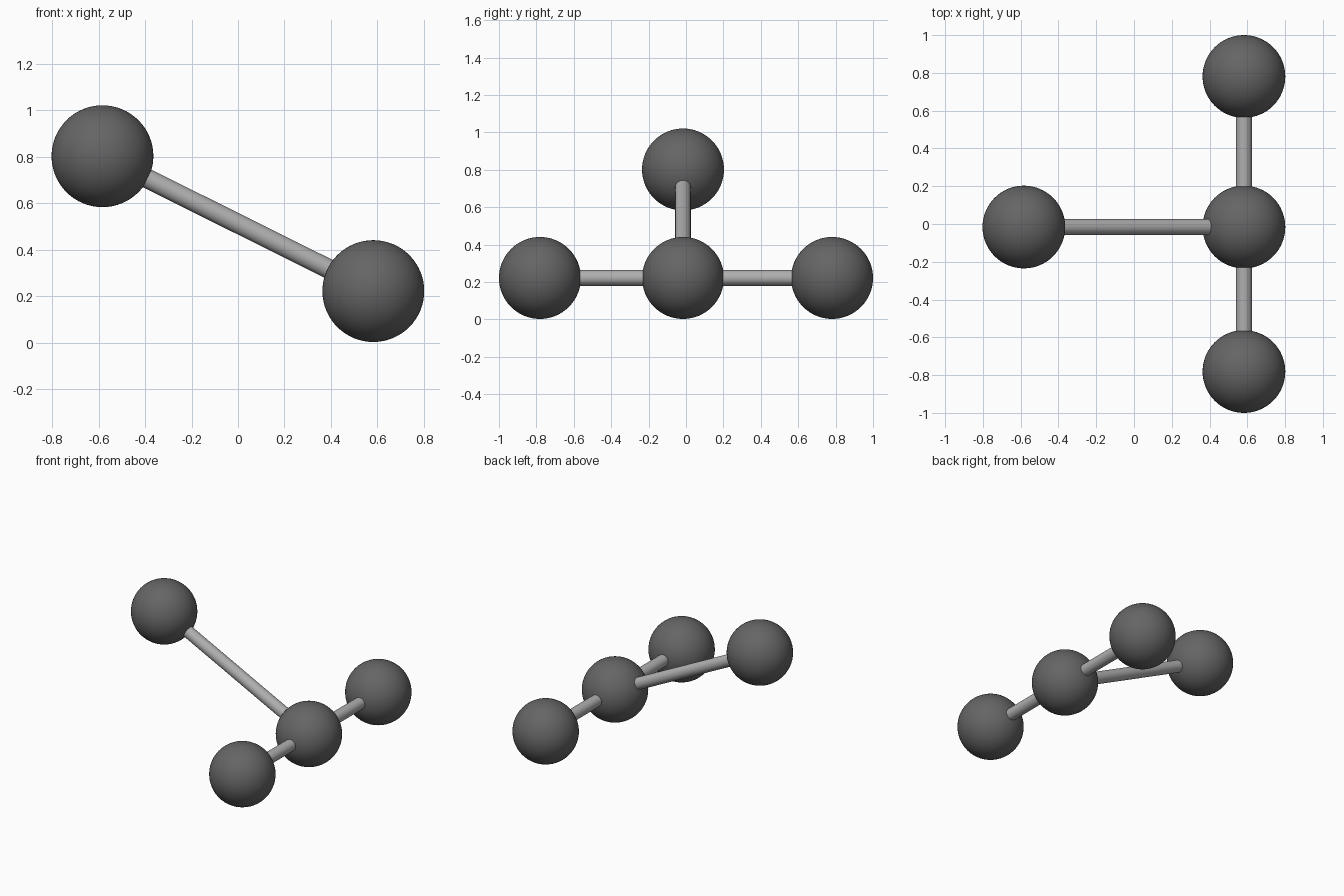
import bpy
from mathutils import Vector

if "Cube" in bpy.data.objects:
    bpy.data.objects.remove(bpy.data.objects["Cube"])

RADIUS = 0.219
ROD = 0.042


def material(name, value):
    m = bpy.data.materials.new(name)
    m.diffuse_color = (value, value, value, 1)
    m.use_nodes = True
    m.node_tree.nodes["Principled BSDF"].inputs["Base Color"].default_value = m.diffuse_color
    return m


dark = material("dark grey", 0.13)
light = material("light grey", 0.43)


def finish(name, mat):
    ob = bpy.context.object
    ob.name = name
    ob.data.materials.append(mat)
    bpy.ops.object.shade_smooth_by_angle()


def ball(name, pos):
    bpy.ops.mesh.primitive_uv_sphere_add(segments=64, ring_count=32, radius=RADIUS, location=pos)
    finish(name, dark)


def rod(name, a, b):
    # Cylinder joining two ball surfaces, ends tucked inside the balls
    d = b - a
    bpy.ops.mesh.primitive_cylinder_add(vertices=32, radius=ROD, depth=d.length - 1.8 * RADIUS,
                                        location=(a + b) / 2,
                                        rotation=d.to_track_quat('Z', 'Y').to_euler())
    finish(name, light)


# Central ball with three balls joined to it
hub = Vector((0.582, -0.016, 0.222))
outer = {
    "front": Vector((0.582, -0.781, 0.222)),
    "back": Vector((0.582, 0.781, 0.222)),
    "raised": Vector((-0.583, -0.016, 0.802)),
}
ball("hub_ball", hub)
for side, pos in outer.items():
    ball(side + "_ball", pos)
    rod(side + "_rod", hub, pos)
